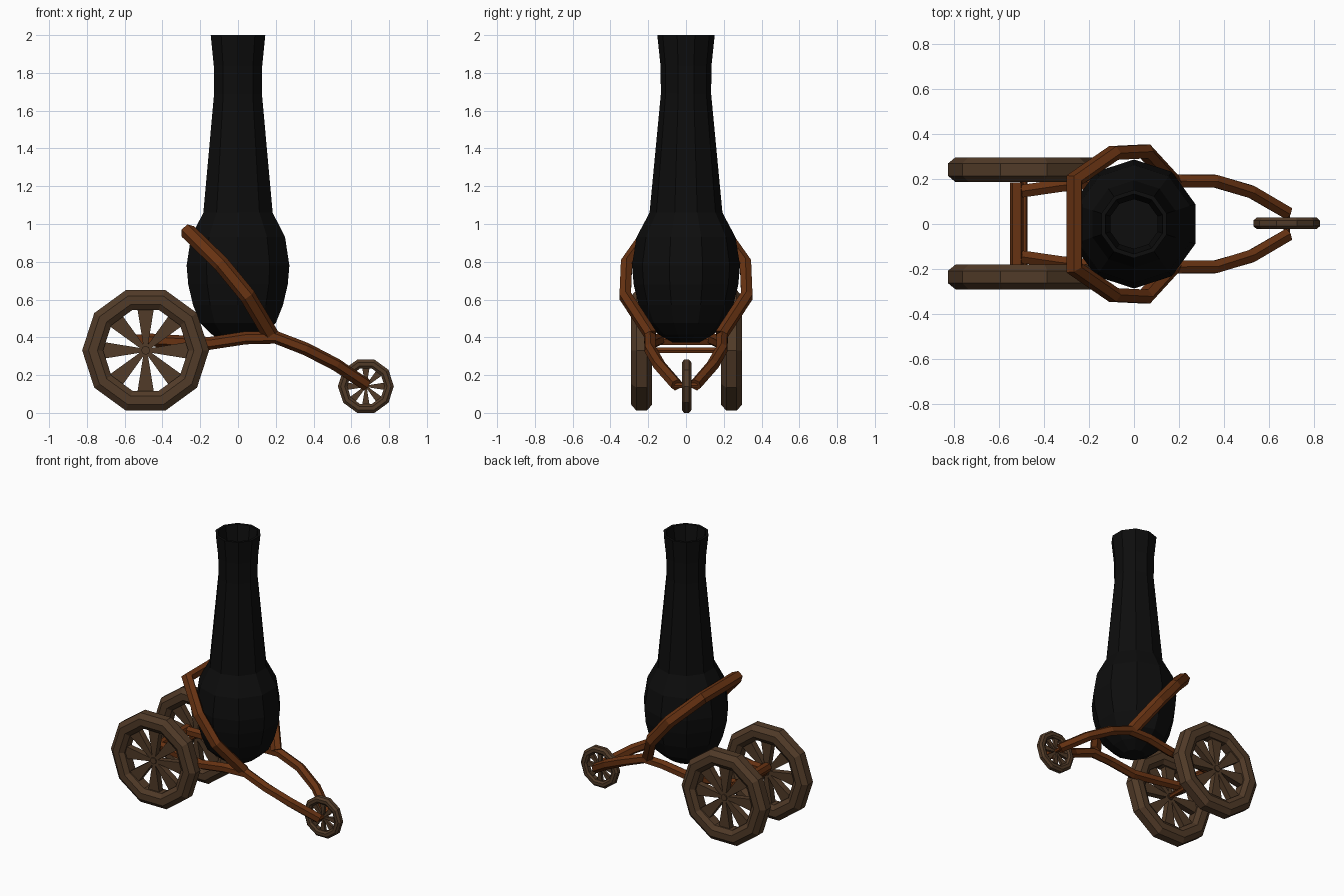
import bpy, bmesh, math
from mathutils import Vector

if "Cube" in bpy.data.objects:
    bpy.data.objects.remove(bpy.data.objects["Cube"])


def material(name, rgb):
    m = bpy.data.materials.new(name)
    m.diffuse_color = (*rgb, 1)
    m.use_nodes = True
    m.node_tree.nodes["Principled BSDF"].inputs["Base Color"].default_value = m.diffuse_color
    return m


IRON = material("black iron", (0.004, 0.004, 0.004))
FRAME = material("red brown wood", (0.135, 0.032, 0.006))
WHEEL = material("dull brown wood", (0.082, 0.043, 0.021))


def finish(bm, name, mat):
    bmesh.ops.recalc_face_normals(bm, faces=bm.faces[:])
    me = bpy.data.meshes.new(name)
    bm.to_mesh(me)
    bm.free()
    me.materials.append(mat)
    ob = bpy.data.objects.new(name, me)
    bpy.context.collection.objects.link(ob)
    return ob


def skin(bm, rings, closed=False):
    """Bridge vertex rings; cap the ends unless the rings form a loop."""
    n = len(rings[0])
    rings = [[bm.verts.new(p) for p in r] for r in rings]
    pairs = list(zip(rings, rings[1:]))
    if closed:
        pairs.append((rings[-1], rings[0]))
    else:
        bm.faces.new(rings[0])
        bm.faces.new(rings[-1])
    for a, b in pairs:
        for i in range(n):
            j = (i + 1) % n
            bm.faces.new((a[i], a[j], b[j], b[i]))


def beam(name, pts, up, w, h, mat=FRAME):
    """Six-sided beam along a path: w along the side axis, h along up."""
    pts, up = [Vector(p) for p in pts], Vector(up)
    rings = []
    for i, p in enumerate(pts):
        d0 = (p - pts[max(i - 1, 0)]).normalized()
        d1 = (pts[min(i + 1, len(pts) - 1)] - p).normalized()
        t = (d0 + d1).normalized()
        side = t.cross(up).normalized()
        nrm = side.cross(t)
        k = 1 / max(t.dot(d1 if d1.length else d0), 0.6)  # mitre
        rings.append([p + side * (w * k * c) + nrm * (h * s) for c, s in
                      ((1, .5), (.0, 1), (-1, .5), (-1, -.5), (0, -1), (1, -.5))]
                     if w < h else
                     [p + side * (w * k * c) + nrm * (h * s) for c, s in
                      ((1, 0), (.6, 1), (-.6, 1), (-1, 0), (-.6, -1), (.6, -1))])
    bm = bmesh.new()
    skin(bm, rings)
    return finish(bm, name, mat)


# Barrel: ten-sided lathe, outside up to the mouth and then down the bore
profile = [(.07, .372), (.145, .415), (.21, .475), (.25, .57), (.277, .68),
           (.286, .78), (.262, .93), (.193, 1.06), (.133, 1.69), (.135, 1.84),
           (.152, 2.0), (.133, 2.0), (.11, 1.84), (.11, 1.0)]
bm = bmesh.new()
skin(bm, [[(r * math.cos(math.radians(18 + 36 * i)),
            r * math.sin(math.radians(18 + 36 * i)), z) for i in range(10)]
          for r, z in profile])
finish(bm, "barrel", IRON)


# Wheels: ten-sided chamfered rim, tapered spokes and a small hub
def wheel(name, cx, cy, cz, R, hw):
    bm = bmesh.new()

    def pt(r, a, y, off=0):
        return (cx + r * math.cos(a) - off * math.sin(a), cy + y,
                cz + r * math.sin(a) + off * math.cos(a))
    rim = [(1, -.5), (.9, -1), (.76, -1), (.67, -.6),
           (.67, .6), (.76, 1), (.9, 1), (1, .5)]
    skin(bm, [[pt(R * r, math.tau * i / 10, hw * y) for r, y in rim]
              for i in range(10)], closed=True)
    for i in range(8):
        a = math.tau * i / 8
        skin(bm, [[pt(R * r, a, sy * hw * .4, so * R * w) for sy, so in
                   ((-1, -1), (-1, 1), (1, 1), (1, -1))]
                  for r, w in ((.04, .03), (.72, .14))])
    skin(bm, [[pt(R * .07, math.tau * i / 8, y * hw * .55) for i in range(8)]
              for y in (-1, 1)])
    finish(bm, name, WHEEL)


wheel("rear_wheel_right", -.489, -.235, .331, .336, .055)
wheel("rear_wheel_left", -.489, .241, .331, .336, .055)
wheel("front_wheel", .677, .003, .141, .148, .025)

# Side rails, running from the rear crossbar to the front wheel
for s, tag in ((-1, "right"), (1, "left")):
    beam("side_rail_" + tag,
         [(x, s * y, z) for x, y, z in
          ((-.5, .145, .388), (-.33, .17, .378), (-.15, .19, .368),
           (.04, .195, .397), (.2, .19, .4), (.36, .19, .338),
           (.52, .143, .255), (.68, .05, .148))],
         (0, 0, 1), .028, .034)

# Crossbar and axles
beam("rear_crossbar", [(-.52, -.185, .388), (-.52, .185, .388)], (0, 0, 1), .031, .028)
beam("rear_axle", [(-.489, -.25, .331), (-.489, .255, .331)], (0, 0, 1), .016, .014)
beam("front_axle", [(.677, -.06, .145), (.677, .06, .145)], (0, 0, 1), .014, .012)

# Tilted hoop that holds the barrel, ending on the rails
half = [(-.265, .195, .96), (-.09, .315, .79), (.05, .322, .62), (.175, .185, .41)]
beam("barrel_hoop",
     [(x, -y, z) for x, y, z in reversed(half)] + half,
     (.787, 0, .617), .03, .043)
